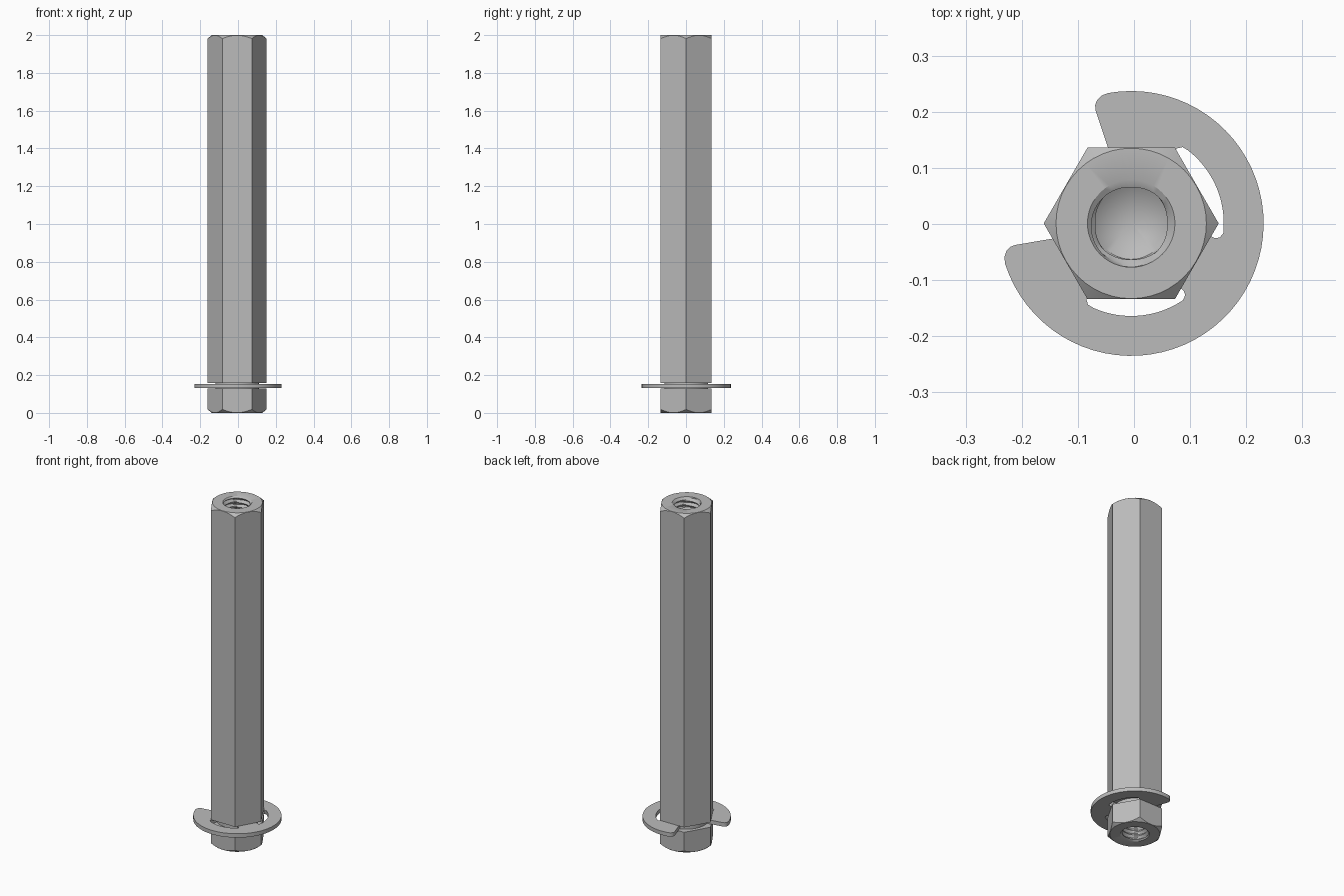
import bpy, bmesh, math

cube = bpy.data.objects.get("Cube")
if cube:
    bpy.data.objects.remove(cube, do_unlink=True)

CX, CY = -0.005, 0.001      # common axis of rod and clip
N = 48                      # segments around the rod
APOTHEM = 0.135             # half the width across the hex flats
RIM, SLOPE = 0.134, 0.85    # end face radius and chamfer slope
GROOVE_R, GROOVE_LOW, GROOVE_HIGH = 0.115, 0.128, 0.157
THREAD_MINOR, THREAD_MAJOR, PITCH, DEPTH = 0.064, 0.078, 0.027, 0.38

steel = bpy.data.materials.new("steel grey")
steel.use_nodes = True
colour = (0.5, 0.5, 0.5, 1.0)
steel.diffuse_color = colour
steel.node_tree.nodes["Principled BSDF"].inputs["Base Color"].default_value = colour


def finish(bm, name):
    """Turn a bmesh into a shaded, coloured object."""
    bmesh.ops.recalc_face_normals(bm, faces=bm.faces)
    mesh = bpy.data.meshes.new(name)
    bm.to_mesh(mesh)
    bm.free()
    mesh.materials.append(steel)
    obj = bpy.data.objects.new(name, mesh)
    obj.location = (CX, CY, 0)
    bpy.context.collection.objects.link(obj)
    bpy.ops.object.select_all(action='DESELECT')
    obj.select_set(True)
    bpy.context.view_layer.objects.active = obj
    bpy.ops.object.shade_smooth_by_angle(angle=math.radians(30))
    return obj


def hex_radius(a):
    """Distance from the axis to the hexagon at angle a, corners on x."""
    return APOTHEM / math.cos(a % (math.pi / 3) - math.pi / 6)


def chamfer_drop(a):
    return SLOPE * (hex_radius(a) - RIM)


def thread_rings(end_z, direction):
    """Rings of a helical thread running inward from one end."""
    rings = []
    rows = int(DEPTH / PITCH * 4)
    for i in range(rows + 1):
        def ring(a, i=i):
            phase = (i / 4 - direction * a / math.tau) % 1
            r = THREAD_MINOR + (THREAD_MAJOR - THREAD_MINOR) * abs(2 * phase - 1)
            if i == 0:
                r = THREAD_MAJOR
            elif i == rows:
                r = THREAD_MINOR
            return r, end_z + direction * i * PITCH / 4
        rings.append(ring)
    return rings


# Hex rod: rings from the top bore, over the outside, into the bottom bore
rings = thread_rings(2, -1)[::-1]
rings += [
    lambda a: (RIM, 2),
    lambda a: (hex_radius(a), 2 - chamfer_drop(a)),
    lambda a: (hex_radius(a), GROOVE_HIGH),
    lambda a: (GROOVE_R, GROOVE_HIGH),
    lambda a: (GROOVE_R, GROOVE_LOW),
    lambda a: (hex_radius(a), GROOVE_LOW),
    lambda a: (hex_radius(a), chamfer_drop(a)),
    lambda a: (RIM, 0),
]
rings += thread_rings(0, 1)

bm = bmesh.new()
loops = []
for ring in rings:
    loop = []
    for j in range(N):
        a = math.tau * j / N
        r, z = ring(a)
        loop.append(bm.verts.new((r * math.cos(a), r * math.sin(a), z)))
    loops.append(loop)
for low, high in zip(loops, loops[1:]):
    for j in range(N):
        k = (j + 1) % N
        bm.faces.new((low[j], low[k], high[k], high[j]))
# Drill-point cones closing both bores
for loop, z in ((loops[0], 2 - DEPTH - 0.04), (loops[-1], DEPTH + 0.04)):
    tip = bm.verts.new((0, 0, z))
    for j in range(N):
        bm.faces.new((loop[j], loop[(j + 1) % N], tip))
finish(bm, "hex_standoff")


# Retaining clip: half outline as (degrees from its axis, radius), then mirrored
def arc(start, end, radius, steps):
    return [(start + (end - start) * i / steps, radius) for i in range(steps + 1)]


half = arc(0, 131, 0.236, 26)
half += [(134, 0.234), (136.5, 0.228), (138, 0.220), (138.5, 0.210)]   # rounded end
half += [(138, 0.14)] + arc(138, 95, GROOVE_R, 8)                       # end lug
half += [(90, 0.150), (89.5, 0.157), (87, 0.164)]                       # slot corner
half += arc(83, 29, 0.165, 12)
half += [(25, 0.165), (22, 0.160), (21, 0.152), (22, 0.143), (25, 0.138)]
half += arc(25, 0, GROOVE_R, 6)                                         # middle lug
outline = half + [(-a, r) for a, r in half[-2:0:-1]]

bm = bmesh.new()
verts = []
for deg, r in outline:
    a = math.radians(deg - 31)
    verts.append(bm.verts.new((r * math.cos(a), r * math.sin(a), 0.131)))
face = bm.faces.new(verts)
extruded = bmesh.ops.extrude_face_region(bm, geom=[face])
top = [v for v in extruded["geom"] if isinstance(v, bmesh.types.BMVert)]
bmesh.ops.translate(bm, vec=(0, 0, 0.023), verts=top)
bmesh.ops.triangulate(bm, faces=[f for f in bm.faces if len(f.verts) > 4])
finish(bm, "retaining_clip")
